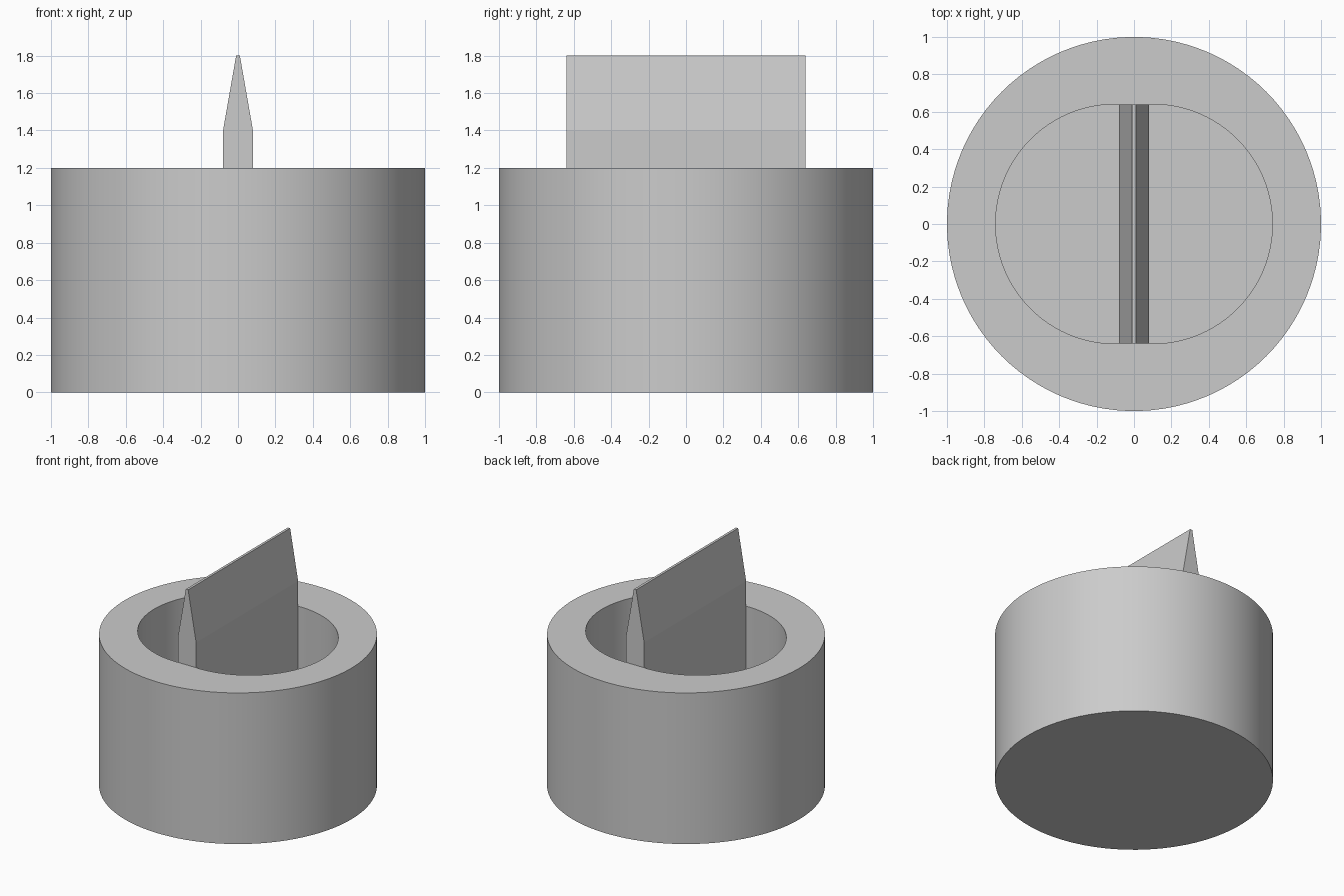
import bpy, bmesh
from math import cos, sin, pi, copysign

cube = bpy.data.objects.get("Cube")
if cube:
    bpy.data.objects.remove(cube, do_unlink=True)

SIDES = 100
HEIGHT = 1.2
FLOOR = 0.2

grey = bpy.data.materials.new("light_grey")
grey.use_nodes = True
colour = (0.6, 0.6, 0.6, 1)
grey.diffuse_color = colour
grey.node_tree.nodes["Principled BSDF"].inputs["Base Color"].default_value = colour


def add_loft(name, rings):
    """Skin a stack of matching point rings and cap both ends."""
    bm = bmesh.new()
    loops = [[bm.verts.new(p) for p in ring] for ring in rings]
    for a, b in zip(loops, loops[1:]):
        n = len(a)
        for i in range(n):
            j = (i + 1) % n
            bm.faces.new((a[i], a[j], b[j], b[i]))
    bm.faces.new(loops[0][::-1])
    bm.faces.new(loops[-1])
    bmesh.ops.recalc_face_normals(bm, faces=bm.faces)
    mesh = bpy.data.meshes.new(name)
    bm.to_mesh(mesh)
    bm.free()
    mesh.materials.append(grey)
    obj = bpy.data.objects.new(name, mesh)
    bpy.context.collection.objects.link(obj)
    return obj


def slot_ring(radius, half_flat, z):
    """Circle split in two halves that are pulled apart along x."""
    angles = [(i + 0.5) * 2 * pi / SIDES for i in range(SIDES)]
    return [(radius * cos(t) + copysign(half_flat, cos(t)), radius * sin(t), z)
            for t in angles]


# Round cup with a slightly elongated pocket
cup = add_loft("cup", [
    slot_ring(1, 0, 0),
    slot_ring(1, 0, HEIGHT),
    slot_ring(0.64, 0.1, HEIGHT),
    slot_ring(0.64, 0.1, FLOOR),
])
bpy.context.view_layer.objects.active = cup
cup.select_set(True)
bpy.ops.object.shade_smooth_by_angle(angle=pi / 6)

# Upright blade across the pocket, tapering to a narrow top edge
half_profile = [(0.08, FLOOR), (0.08, 1.4), (0.01, 1.8)]
profile = half_profile + [(-x, z) for x, z in reversed(half_profile)]
add_loft("blade", [[(x, y, z) for x, z in profile] for y in (-0.64, 0.64)])
